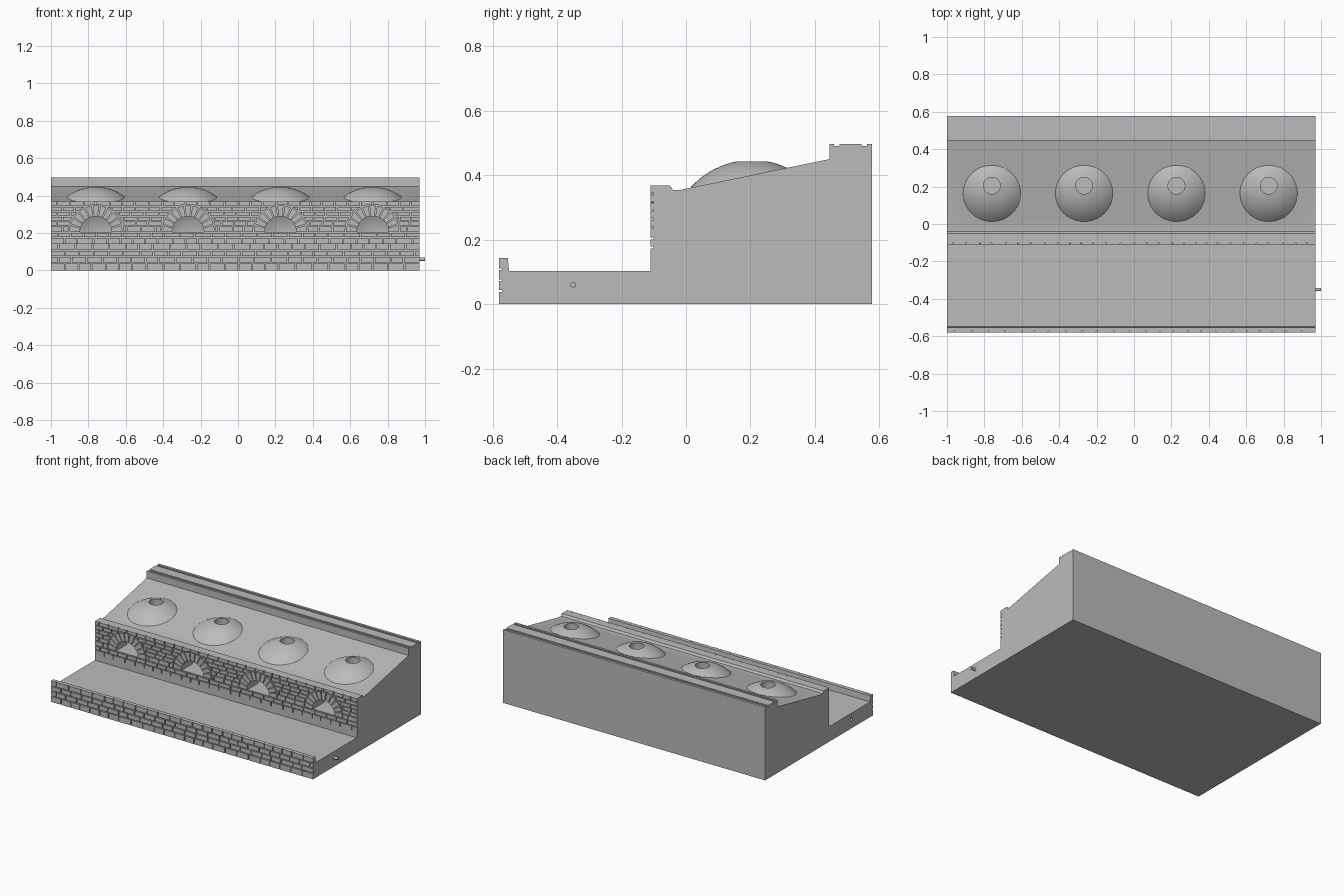
import bpy, bmesh, math, random
from mathutils import Matrix, Vector

random.seed(4)
if "Cube" in bpy.data.objects:
    bpy.data.objects.remove(bpy.data.objects["Cube"])

# One stone colour for everything
stone = bpy.data.materials.new("stone grey")
stone.use_nodes = True
GREY = (0.5, 0.5, 0.5, 1)
stone.diffuse_color = GREY
stone.node_tree.nodes["Principled BSDF"].inputs["Base Color"].default_value = GREY

LEFT, RIGHT = -1.0, 0.97
OVENS = [-0.76, -0.267, 0.227, 0.72]
DOME_Y, DOME_Z = 0.205, 0.19
FLOOR = 0.205
MORTAR = 0.006
WALL_Y, KERB_Y, RELIEF = -0.11, -0.58, 0.009


def finish(name, bm):
    bmesh.ops.recalc_face_normals(bm, faces=bm.faces)
    mesh = bpy.data.meshes.new(name)
    bm.to_mesh(mesh)
    bm.free()
    mesh.materials.append(stone)
    obj = bpy.data.objects.new(name, mesh)
    bpy.context.collection.objects.link(obj)
    return obj


def prism(bm, points, axis, lo, hi):
    """Extrude a (y, z) profile along x, or an (x, z) profile along y."""
    def place(p, t):
        return (t, p[0], p[1]) if axis == "x" else (p[0], t, p[1])
    a = [bm.verts.new(place(p, lo)) for p in points]
    b = [bm.verts.new(place(p, hi)) for p in points]
    n = len(points)
    bm.faces.new(a)
    bm.faces.new(b[::-1])
    for i in range(n):
        j = (i + 1) % n
        bm.faces.new((a[i], b[i], b[j], a[j]))


def box(bm, x0, x1, y0, y1, z0, z1):
    prism(bm, [(x0, z0), (x1, z0), (x1, z1), (x0, z1)], "y", y0, y1)


def arc(cx, cz, r, start, end, steps):
    return [(cx + r * math.cos(start + (end - start) * i / steps),
             cz + r * math.sin(start + (end - start) * i / steps))
            for i in range(steps + 1)]


def arches(name, r, y0, y1):
    bm = bmesh.new()
    for x in OVENS:
        prism(bm, arc(x, FLOOR, r, 0, math.pi, 24), "y", y0, y1)
    return finish(name, bm)


def caps(name, r, cut):
    """Spheres at every oven, cut flat below the given height."""
    bm = bmesh.new()
    for x in OVENS:
        part = bmesh.new()
        bmesh.ops.create_uvsphere(part, u_segments=64, v_segments=40, radius=r,
                                  matrix=Matrix.Translation((x, DOME_Y, DOME_Z)))
        bmesh.ops.bisect_plane(part, geom=part.verts[:] + part.edges[:] + part.faces[:],
                               plane_co=(0, 0, cut), plane_no=(0, 0, 1), clear_inner=True)
        bmesh.ops.holes_fill(part, edges=[e for e in part.edges if e.is_boundary], sides=0)
        temp = bpy.data.meshes.new("temp")
        part.to_mesh(temp)
        part.free()
        bm.from_mesh(temp)
        bpy.data.meshes.remove(temp)
    return finish(name, bm)


def cylinder(bm, r, depth, matrix, sides):
    bmesh.ops.create_cone(bm, cap_ends=True, segments=sides, radius1=r, radius2=r,
                          depth=depth, matrix=matrix)


def combine(obj, tool, operation):
    mod = obj.modifiers.new("cut", "BOOLEAN")
    mod.object, mod.operation, mod.solver = tool, operation, "EXACT"
    bpy.context.view_layer.objects.active = obj
    bpy.ops.object.modifier_apply(modifier=mod.name)
    bpy.data.objects.remove(tool)


def smooth(obj, degrees):
    bpy.ops.object.select_all(action="DESELECT")
    obj.select_set(True)
    bpy.context.view_layer.objects.active = obj
    bpy.ops.object.shade_smooth_by_angle(angle=math.radians(degrees))


# Stepped body with kerb, wall, sloping roof and grooved back ledge
profile = [(KERB_Y + RELIEF, 0), (0.578, 0), (0.578, 0.497),
           (0.562, 0.497), (0.562, 0.49), (0.545, 0.49), (0.545, 0.497),
           (0.476, 0.497), (0.476, 0.49), (0.46, 0.49), (0.46, 0.497),
           (0.446, 0.497), (0.446, 0.45), (-0.02, 0.354), (-0.04, 0.354),
           (-0.05, 0.368), (WALL_Y + RELIEF, 0.368), (WALL_Y + RELIEF, 0.103),
           (-0.549, 0.103), (-0.553, 0.143), (KERB_Y + RELIEF, 0.143)]
bm = bmesh.new()
prism(bm, profile, "x", LEFT, RIGHT)
body = finish("oven_body", bm)

# Domes, hollow chambers, mouths and chimney holes
combine(body, caps("dome_tool", 0.257, 0.33), "UNION")
combine(body, caps("chamber_tool", 0.21, FLOOR), "DIFFERENCE")
combine(body, arches("mouth_tool", 0.085, -0.2, 0.06), "DIFFERENCE")
bm = bmesh.new()
for x in OVENS:
    cylinder(bm, 0.045, 0.2, Matrix.Translation((x, DOME_Y, 0.45)), 40)
combine(body, finish("chimney_tool", bm), "DIFFERENCE")

# Socket on one end, matching peg on the other
turn = Matrix.Rotation(math.pi / 2, 4, "Y")
bm = bmesh.new()
cylinder(bm, 0.011, 0.08, Matrix.Translation((LEFT, -0.35, 0.06)) @ turn, 24)
combine(body, finish("socket_tool", bm), "DIFFERENCE")
smooth(body, 20)
bm = bmesh.new()
cylinder(bm, 0.009, 0.05, Matrix.Translation((0.975, -0.35, 0.06)) @ turn, 24)
smooth(finish("connecting_peg", bm), 30)


# Brick courses laid proud of the recessed mortar face
def courses(bm, levels, face_y, length):
    for row, (z0, z1) in enumerate(zip(levels, levels[1:])):
        x = LEFT
        step = length * (0.55 if row % 2 else 1)
        while x < RIGHT - 0.001:
            end = x + step
            if end > RIGHT - 0.02:
                end = RIGHT + MORTAR
            box(bm, x, end - MORTAR, face_y, face_y + RELIEF + 0.002,
                z0 + (MORTAR if row else 0), z1)
            x = end
            step = length * random.uniform(0.85, 1.2)


bm = bmesh.new()
courses(bm, [0, 0.037, 0.071, 0.105, 0.143], KERB_Y, 0.078)
finish("kerb_bricks", bm)

bm = bmesh.new()
courses(bm, [0.145, 0.172, 0.2], WALL_Y, 0.075)
box(bm, LEFT, RIGHT, WALL_Y, WALL_Y + RELIEF + 0.002, 0.1, 0.145)
finish("wall_base_bricks", bm)

bm = bmesh.new()
courses(bm, [0.206, 0.234, 0.261, 0.287, 0.313, 0.339, 0.368], WALL_Y, 0.065)
bricks = finish("wall_bricks", bm)
combine(bricks, arches("brick_tool", 0.148, -0.2, -0.05), "DIFFERENCE")

# Wedge stones around each oven mouth
bm = bmesh.new()
STONES = 11
for x in OVENS:
    for i in range(STONES):
        a = math.pi * i / STONES + 0.025
        b = math.pi * (i + 1) / STONES - 0.025
        ring = arc(x, FLOOR, 0.085, a, b, 3) + arc(x, FLOOR, 0.142, b, a, 3)
        prism(bm, ring, "y", WALL_Y, WALL_Y + RELIEF + 0.002)
finish("arch_stones", bm)
